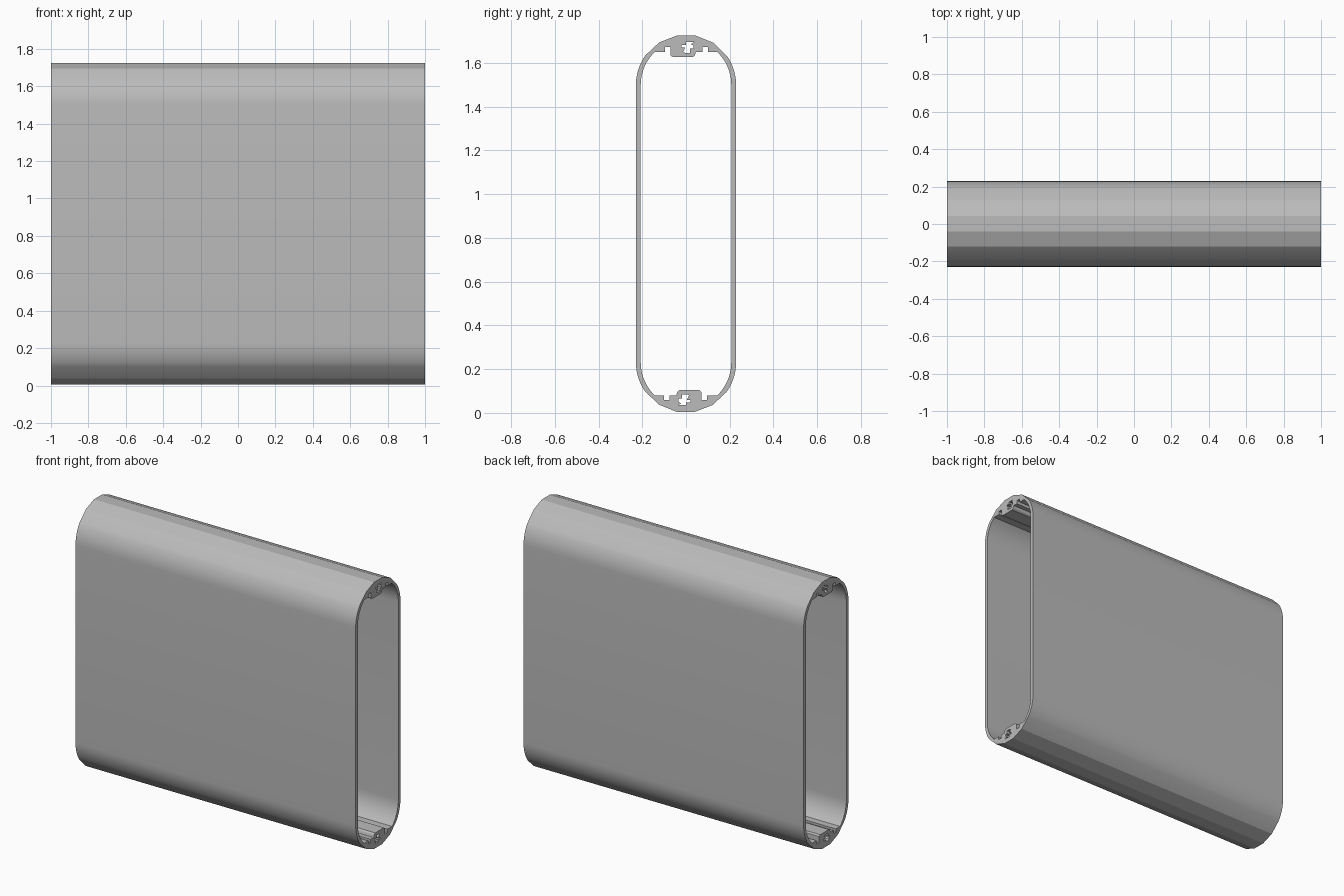
import bpy, bmesh
from math import sin, cos, radians
from mathutils import Vector

if "Cube" in bpy.data.objects:
    bpy.data.objects.remove(bpy.data.objects["Cube"])

LENGTH = 2.0
MID = 0.865          # half of the total height
ARC = 1.5 - MID      # height of the arc centres above the middle
OUTER, INNER = 0.229, 0.207


def arc(radius, angles):
    return [(radius * cos(radians(a)), ARC + radius * sin(radians(a))) for a in angles]


def lift(points):
    return [(y, ARC + z) for y, z in points]


def turned(points):
    """The same points after half a turn about the middle of the profile."""
    return [(-y, -z) for y, z in points]


# Outer skin: fine steps at the shoulders, broad flats over the crown
outer = arc(OUTER, [0, 6, 12, 18, 24, 29, 34, 57, 79, 100, 122, 144, 150, 156, 162, 168, 174, 180])

# Inner skin: shoulder arcs joined by the thick crown with its grooves and interlocking block
crown = lift([(0.10, 0.15), (0.10, 0.172), (0.075, 0.172), (0.075, 0.15),
              (0.045, 0.15), (0.04, 0.134), (0.03, 0.126), (-0.06, 0.126),
              (-0.07, 0.134), (-0.072, 0.172), (-0.096, 0.172), (-0.096, 0.15)])
inner = arc(INNER, range(0, 47, 6)) + [(0.143, ARC + 0.15)] + crown \
    + [(-0.143, ARC + 0.15)] + arc(INNER, range(138, 181, 6))

# Hook shaped slot through the block
slot = lift([(0.038, 0.195), (0.0, 0.195), (0.0, 0.182), (-0.02, 0.182), (-0.02, 0.17),
             (-0.004, 0.17), (-0.014, 0.15), (-0.004, 0.145), (0.018, 0.145),
             (0.018, 0.165), (0.034, 0.165), (0.034, 0.18), (0.022, 0.186)])

bm = bmesh.new()
for loop in (outer + turned(outer), inner + turned(inner), slot, turned(slot)):
    verts = [bm.verts.new((-LENGTH / 2, y, z + MID)) for y, z in loop]
    for a, b in zip(verts, verts[1:] + verts[:1]):
        bm.edges.new((a, b))

# Fill the cross-section and extrude it along the length
bmesh.ops.triangle_fill(bm, edges=bm.edges[:], use_beauty=True, normal=(1, 0, 0))
result = bmesh.ops.extrude_face_region(bm, geom=bm.faces[:], use_keep_orig=True)
ends = [g for g in result["geom"] if isinstance(g, bmesh.types.BMVert)]
bmesh.ops.translate(bm, verts=ends, vec=Vector((LENGTH, 0, 0)))
bmesh.ops.recalc_face_normals(bm, faces=bm.faces[:])

mesh = bpy.data.meshes.new("hollow_profile")
bm.to_mesh(mesh)
bm.free()
profile = bpy.data.objects.new("hollow_profile", mesh)
bpy.context.collection.objects.link(profile)

# Plain grey metal
grey = bpy.data.materials.new("metal_grey")
grey.use_nodes = True
colour = (0.5, 0.5, 0.5, 1)
grey.diffuse_color = colour
grey.node_tree.nodes["Principled BSDF"].inputs["Base Color"].default_value = colour
mesh.materials.append(grey)

bpy.ops.object.select_all(action="DESELECT")
profile.select_set(True)
bpy.context.view_layer.objects.active = profile
bpy.ops.object.shade_smooth_by_angle(angle=radians(20))
